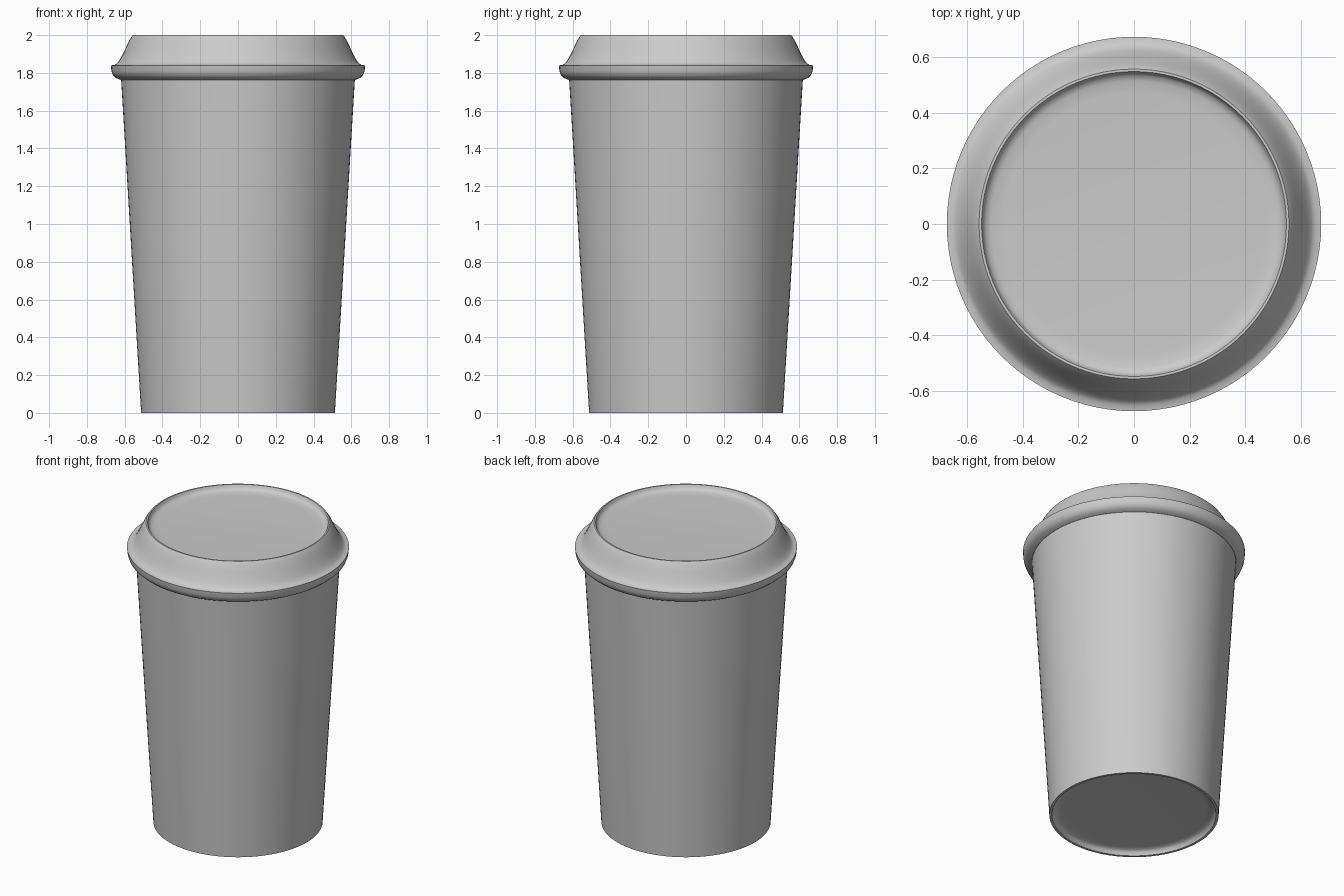
import bpy, bmesh, math

cube = bpy.data.objects.get("Cube")
if cube:
    bpy.data.objects.remove(cube, do_unlink=True)

grey = bpy.data.materials.new("plain_grey")
grey.use_nodes = True
colour = (0.6, 0.6, 0.6, 1)
grey.diffuse_color = colour
grey.node_tree.nodes["Principled BSDF"].inputs["Base Color"].default_value = colour

SIDES = 96


def lathe(name, profile):
    """Spin a (radius, height) profile round z; both ends are closed with a disc."""
    bm = bmesh.new()
    rings = []
    for r, z in profile:
        rings.append([bm.verts.new((r * math.cos(a), r * math.sin(a), z))
                      for a in (2 * math.pi * i / SIDES for i in range(SIDES))])
    for low, high in zip(rings, rings[1:]):
        for i in range(SIDES):
            j = (i + 1) % SIDES
            bm.faces.new((low[i], low[j], high[j], high[i]))
    bm.faces.new(rings[0])
    bm.faces.new(rings[-1])
    bmesh.ops.recalc_face_normals(bm, faces=bm.faces)
    mesh = bpy.data.meshes.new(name)
    bm.to_mesh(mesh)
    bm.free()
    mesh.materials.append(grey)
    obj = bpy.data.objects.new(name, mesh)
    bpy.context.collection.objects.link(obj)
    bpy.ops.object.select_all(action='DESELECT')
    obj.select_set(True)
    bpy.context.view_layer.objects.active = obj
    bpy.ops.object.shade_smooth_by_angle(angle=math.radians(35))
    return obj


# Tapered cup with a shallow recessed base
lathe("cup", [(0.44, 0.035), (0.475, 0.032), (0.49, 0.02), (0.497, 0),
              (0.513, 0), (0.567, 0.9), (0.619, 1.77), (0.6, 1.8)])

# Lid: rolled rim, concave shoulder, raised lip and sunken top
lathe("lid", [(0.6, 1.77), (0.62, 1.763), (0.645, 1.772), (0.662, 1.788),
              (0.67, 1.808), (0.673, 1.84), (0.652, 1.842), (0.638, 1.853),
              (0.624, 1.873), (0.607, 1.905), (0.59, 1.942), (0.574, 1.975),
              (0.564, 1.991), (0.557, 2), (0.548, 2), (0.542, 1.985),
              (0.534, 1.974), (0.515, 1.967), (0.47, 1.964)])
